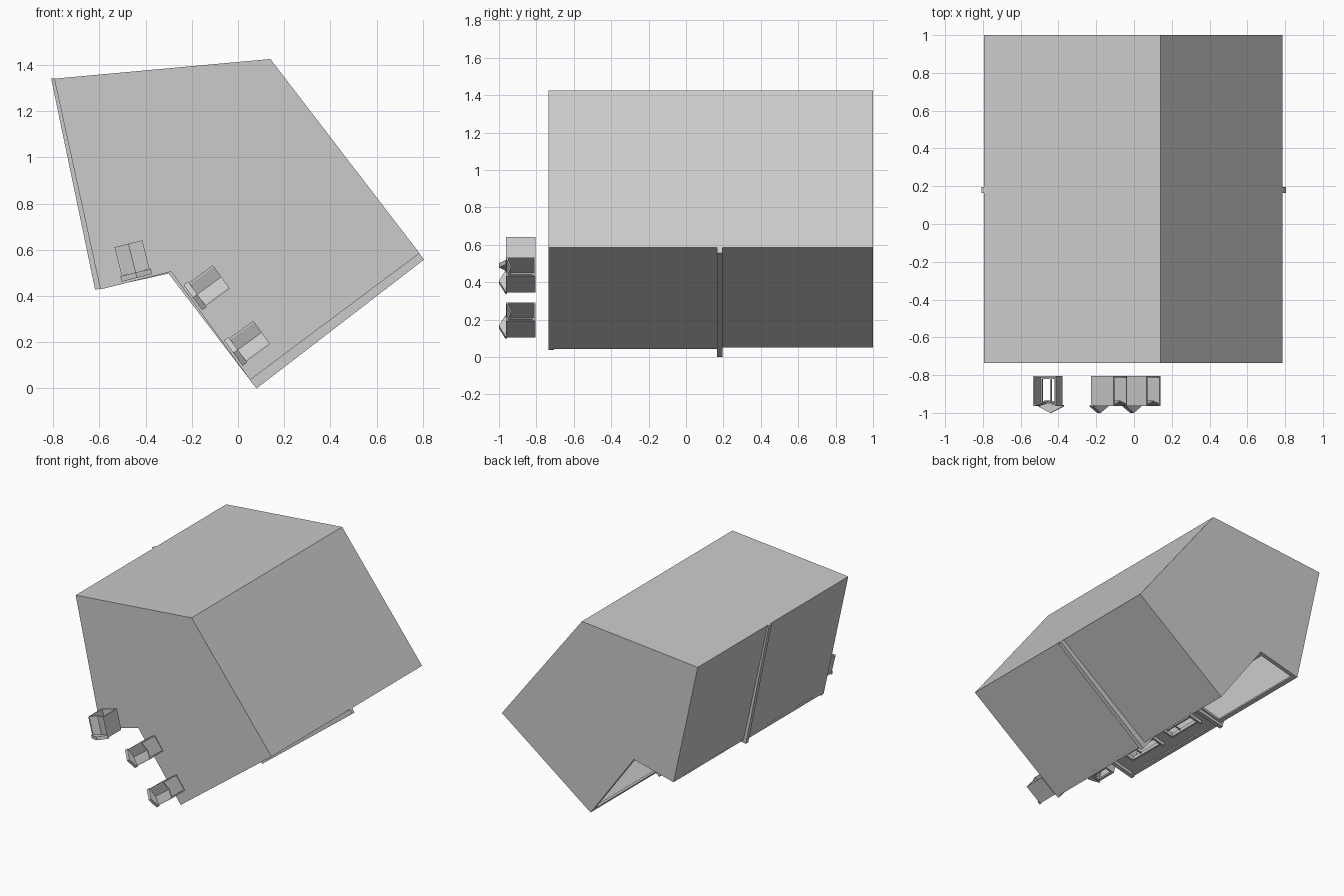
import bpy, bmesh
from mathutils import Vector

if "Cube" in bpy.data.objects:
    bpy.data.objects.remove(bpy.data.objects["Cube"])

ROOF, SILL, GROUND = -0.735, 0.18, 1.0     # heights run along -y
PLAN = [(-0.28, 0.53), (-0.60, 0.45), (-0.795, 1.34), (0.14, 1.425), (0.785, 0.585), (0.07, 0.05)]


def finish(name, bm):
    bmesh.ops.recalc_face_normals(bm, faces=bm.faces)
    me = bpy.data.meshes.new(name)
    bm.to_mesh(me)
    bm.free()
    ob = bpy.data.objects.new(name, me)
    bpy.context.collection.objects.link(ob)
    return ob


def prism(bm, pts, shift):
    """Closed prism: a polygon of 3D points swept by a vector."""
    a = [bm.verts.new(p) for p in pts]
    b = [bm.verts.new(Vector(p) + Vector(shift)) for p in pts]
    bm.faces.new(a)
    bm.faces.new(b[::-1])
    for i in range(len(a)):
        j = (i + 1) % len(a)
        bm.faces.new((a[i], b[i], b[j], a[j]))


class Facade:
    """Street wall with s along it, y as height and d inward."""
    def __init__(self, p, q):
        self.p = Vector((p[0], 0, p[1]))
        self.u = Vector((q[0], 0, q[1])) - self.p
        self.length = self.u.length
        self.u.normalize()
        self.n = Vector((-self.u.z, 0, self.u.x))
        if self.n.z < 0:
            self.n = -self.n

    def at(self, s, y, d):
        return self.p + self.u * s + self.n * d + Vector((0, y, 0))

    def box(self, bm, s0, s1, y0, y1, d0, d1):
        pts = [self.at(s, y, d0) for s, y in ((s0, y0), (s1, y0), (s1, y1), (s0, y1))]
        prism(bm, pts, self.n * (d1 - d0))

    def frame(self, bm, s0, s1, y0, y1, d0, d1, t):
        self.box(bm, s0, s0 + t, y0, y1, d0, d1)
        self.box(bm, s1 - t, s1, y0, y1, d0, d1)
        self.box(bm, s0 + t, s1 - t, y0, y0 + t, d0, d1)
        self.box(bm, s0 + t, s1 - t, y1 - t, y1, d0, d1)


# building shell: side walls and both end caps, street sides left open
bm = bmesh.new()
lo = [bm.verts.new((x, ROOF, z)) for x, z in PLAN]
hi = [bm.verts.new((x, GROUND, z)) for x, z in PLAN]
bm.faces.new(lo)
bm.faces.new(hi[::-1])
for i in range(1, 5):
    bm.faces.new((lo[i], hi[i], hi[i + 1], lo[i + 1]))
finish("building_shell", bm)


def build_facade(label, f, centres):
    L, half = f.length, 0.06
    rows = [(-0.60, -0.30), (-0.19, 0.09)]
    # upper wall with window openings
    bm = bmesh.new()
    edges = [0] + [c + k * half for c in centres for k in (-1, 1)] + [L]
    for i in range(len(edges) - 1):
        if i % 2 == 0:
            f.box(bm, edges[i], edges[i + 1], ROOF, SILL, 0, 0.015)
        else:
            for y0, y1 in ((ROOF, rows[0][0]), (rows[0][1], rows[1][0]), (rows[1][1], SILL)):
                f.box(bm, edges[i], edges[i + 1], y0, y1, 0, 0.015)
    finish(label + "_wall", bm)
    # window frames, glazing bars and sills
    bm = bmesh.new()
    for c in centres:
        for y0, y1 in rows:
            f.frame(bm, c - half, c + half, y0, y1, -0.012, 0.02, 0.012)
            f.box(bm, c - 0.004, c + 0.004, y0, y1, 0.004, 0.012)
            f.box(bm, c - half, c + half, y0 + 0.09, y0 + 0.098, 0.004, 0.012)
            f.box(bm, c - half - 0.012, c + half + 0.012, y1, y1 + 0.015, -0.022, 0.01)
    finish(label + "_windows", bm)
    # open shopfront surround, corner pilasters and roof cornice
    bm = bmesh.new()
    f.frame(bm, 0, L, SILL, GROUND, 0, 0.015, 0.03)
    for s in (0.0, L - 0.025):
        f.box(bm, s, s + 0.025, ROOF, SILL, -0.012, 0.0)
    f.box(bm, 0, L, ROOF, ROOF + 0.03, -0.022, 0)
    finish(label + "_trim", bm)
    # dormers: open-backed box, window bar, valley roof, pointed pediment
    for i, c in enumerate(centres):
        bm = bmesh.new()
        w, t, y0, y1, dep = 0.062, 0.008, -0.963, -0.805, 0.14
        f.box(bm, c - w, c - w + t, y0, y1, 0, dep)
        f.box(bm, c + w - t, c + w, y0, y1, 0, dep)
        f.box(bm, c - w + t, c + w - t, y1 - t, y1, 0, dep)
        f.frame(bm, c - w, c + w, y0, y1, -0.008, 0.008, 0.016)
        f.box(bm, c - 0.004, c + 0.004, y0, y1, -0.004, 0.004)
        roof = [(-w, y0), (0, y0 + 0.02), (w, y0), (w, y0 + 0.008), (0, y0 + 0.028), (-w, y0 + 0.008)]
        prism(bm, [f.at(c + s, y, 0) for s, y in roof], f.n * dep)
        ped = [(-w - 0.006, y0 + 0.006), (-w - 0.006, y0 - 0.003), (0, -1.0),
               (w + 0.006, y0 - 0.003), (w + 0.006, y0 + 0.006)]
        prism(bm, [f.at(c + s, y, -0.012) for s, y in ped], f.n * 0.024)
        finish(f"{label}_dormer_{i + 1}", bm)


short = Facade(PLAN[0], PLAN[1])
long_ = Facade(PLAN[0], PLAN[5])
build_facade("short_facade", short, [short.length * 0.5])
build_facade("long_facade", long_, [long_.length * 0.27, long_.length * 0.77])

# string course running round the lower walls
bm = bmesh.new()
outer = [(-0.808, 1.34), (-0.618, 0.427), (-0.30, 0.497), (0.08, 0.0), (0.804, 0.557)]
inner = [PLAN[i] for i in (4, 5, 0, 1, 2)]
prism(bm, [(x, 0.165, z) for x, z in outer + inner], (0, 0.03, 0))
finish("string_course", bm)
